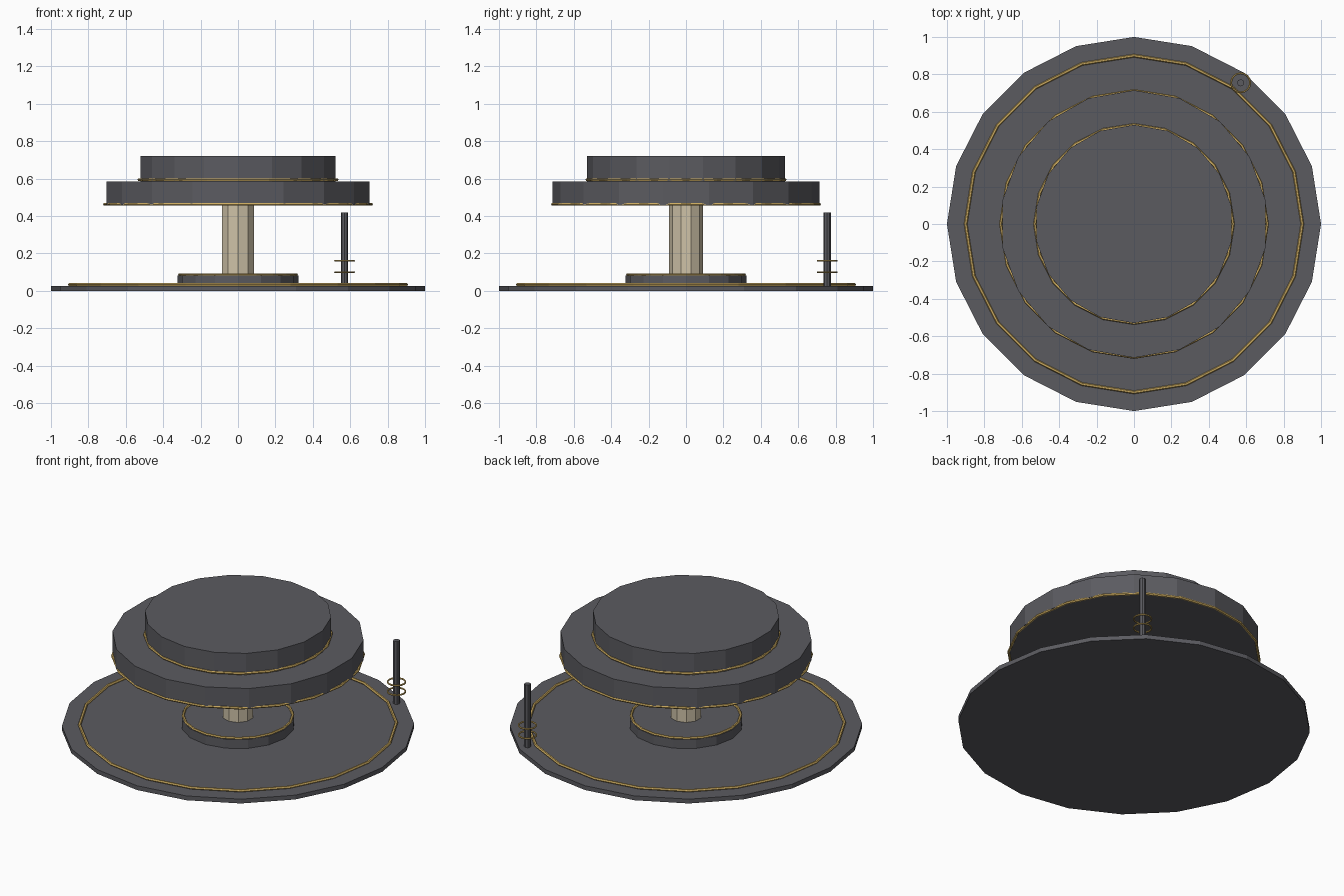
import bpy, math

if "Cube" in bpy.data.objects:
    bpy.data.objects.remove(bpy.data.objects["Cube"])


def material(name, rgb):
    m = bpy.data.materials.new(name)
    m.diffuse_color = (*rgb, 1)
    m.use_nodes = True
    m.node_tree.nodes["Principled BSDF"].inputs["Base Color"].default_value = m.diffuse_color
    return m


DARK = material("charcoal", (0.105, 0.105, 0.118))
GOLD = material("gold", (0.62, 0.42, 0.12))
STONE = material("pale_stone", (0.62, 0.54, 0.39))


def finish(name, mat):
    ob = bpy.context.object
    ob.name = name
    ob.data.materials.append(mat)
    return ob


def drum(name, r, z0, z1, sides, mat, x=0, y=0):
    """Flat-faced upright prism from z0 to z1."""
    bpy.ops.mesh.primitive_cylinder_add(vertices=sides, radius=r, depth=z1 - z0,
                                        location=(x, y, (z0 + z1) / 2))
    return finish(name, mat)


def ring(name, r, thick, z, sides=20, x=0, y=0):
    """Thin gold trim ring lying flat at height z."""
    bpy.ops.mesh.primitive_torus_add(major_radius=r, minor_radius=thick,
                                     major_segments=sides, minor_segments=6,
                                     location=(x, y, z))
    return finish(name, GOLD)


# Base plate and its trim
drum("base_plate", 1.0, 0.0, 0.027, 20, DARK)
ring("base_trim", 0.9, 0.009, 0.033)

# Foot and column
drum("column_foot", 0.323, 0.02, 0.083, 16, DARK)
ring("foot_trim", 0.312, 0.008, 0.087)
drum("column", 0.09, 0.08, 0.47, 10, STONE)

# Stacked upper tiers
drum("lower_tier", 0.715, 0.46, 0.586, 18, DARK)
ring("lower_tier_trim", 0.713, 0.008, 0.463)
drum("upper_tier", 0.53, 0.58, 0.72, 18, DARK)
ring("upper_tier_trim", 0.53, 0.008, 0.595)

# Mast near the rim with two hoops
MX, MY = 0.57, 0.755
drum("mast", 0.019, 0.02, 0.42, 8, DARK, MX, MY)
for i, z in enumerate((0.1, 0.16)):
    ring(f"mast_hoop_{i + 1}", 0.051, 0.005, z, 16, MX, MY)
